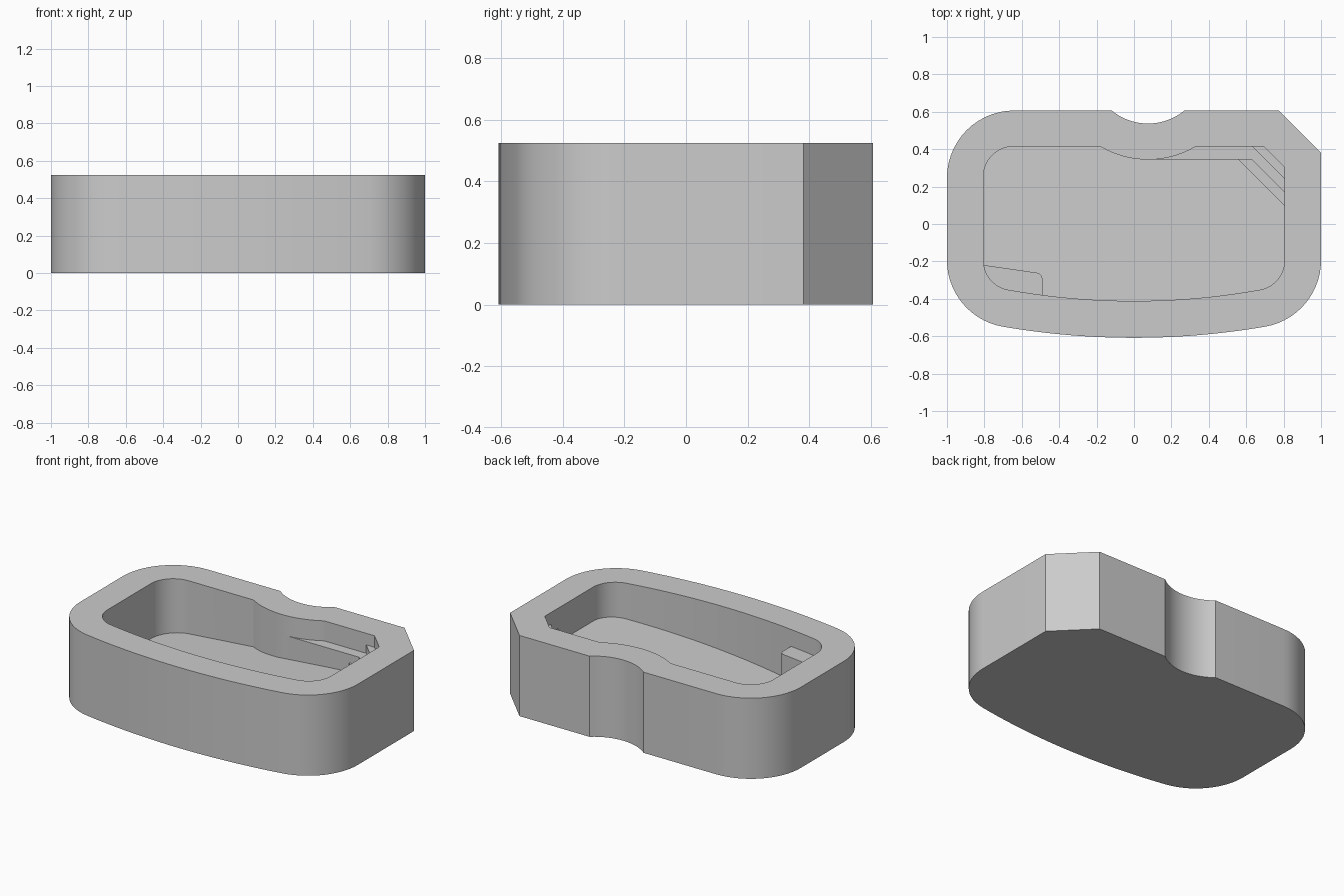
import bpy, bmesh, math

old = bpy.data.objects.get("Cube")
if old:
    bpy.data.objects.remove(old, do_unlink=True)

HEIGHT = 0.525
FLOOR, SLOPE = 0.235, 0.085   # floor height at the middle, and its rise along x

grey = bpy.data.materials.new("light grey")
grey.use_nodes = True
grey.diffuse_color = (0.6, 0.6, 0.6, 1)
grey.node_tree.nodes["Principled BSDF"].inputs["Base Color"].default_value = (0.6, 0.6, 0.6, 1)


def arc(cx, cy, r, start, end, n=14):
    angles = [math.radians(start + (end - start) * i / n) for i in range(n + 1)]
    return [(cx + r * math.cos(a), cy + r * math.sin(a)) for a in angles]


def dip(x0, x1, y, depth, n):
    """Circular arc sagging below the level chord from x0 to x1, ends excluded."""
    half, mid = abs(x1 - x0) / 2, (x0 + x1) / 2
    r = (half * half + depth * depth) / (2 * depth)
    xs = [x0 + (x1 - x0) * i / n for i in range(1, n)]
    return [(x, y - depth + r - math.sqrt(r * r - (x - mid) ** 2)) for x in xs]


def outline(side, back, r, chamfer, notch):
    """Counter-clockwise plan of the basin, from the back left-hand curve."""
    cx = side - r
    pts = arc(-cx, back - r, r, 90, 180)
    front_curve = arc(-cx, -0.194, r, 180, 260)
    pts += front_curve
    x, y = front_curve[-1]
    pts += dip(x, -x, y, 0.06, 20)
    pts += arc(cx, -0.194, r, 280, 360)
    pts += [(side, back - chamfer), (side - chamfer, back)]
    pts += [(notch[1], back)] + dip(notch[1], notch[0], back, 0.07, 16) + [(notch[0], back)]
    return pts


def finish(bm, name):
    bmesh.ops.recalc_face_normals(bm, faces=bm.faces)
    mesh = bpy.data.meshes.new(name)
    bm.to_mesh(mesh)
    bm.free()
    mesh.materials.append(grey)
    obj = bpy.data.objects.new(name, mesh)
    bpy.context.collection.objects.link(obj)
    bpy.ops.object.select_all(action='DESELECT')
    obj.select_set(True)
    bpy.context.view_layer.objects.active = obj
    bpy.ops.object.shade_smooth_by_angle(angle=math.radians(25))


def wall(bm, pts, low, high, slope=0.0):
    """Vertical wall with a flat, optionally sloping cap at its low end; returns the upper loop."""
    bottom = [bm.verts.new((x, y, low + slope * x)) for x, y in pts]
    top = [bm.verts.new((x, y, high)) for x, y in pts]
    bm.faces.new(bottom)
    for i in range(len(pts)):
        j = (i + 1) % len(pts)
        bm.faces.new((bottom[i], bottom[j], top[j], top[i]))
    return top


def prism(name, pts, top_z):
    """Block standing just under the sloping floor."""
    bm = bmesh.new()
    bm.faces.new(wall(bm, pts, FLOOR - 0.02, top_z, SLOPE))
    finish(bm, name)


# Basin: outer wall and underside, inner wall and sloping floor, joined by a flat rim
bm = bmesh.new()
loops = [wall(bm, outline(1.0, 0.607, 0.36, 0.226, (-0.12, 0.27)), 0, HEIGHT),
         wall(bm, outline(0.805, 0.414, 0.16, 0.112, (-0.18, 0.33)), FLOOR, HEIGHT, SLOPE)]
rim_edges = [bm.edges.get((loop[i - 1], loop[i])) for loop in loops for i in range(len(loop))]
bmesh.ops.triangle_fill(bm, edges=rim_edges, use_beauty=True, use_dissolve=False)
finish(bm, "basin")

# Corner steps and the back ledge, let slightly into the walls
IN, OUT = 0.82, 0.427


def step(name, back, total, height):
    """Diagonal step whose front edge lies on x + y = total."""
    prism(name, [(total - back, back), (IN, total - IN), (IN, 0.31),
                 (0.70, OUT), (total - back, OUT)], height)


step("upper_step", OUT, 1.047, 0.45)
step("middle_step", 0.345, 0.975, 0.395)
step("lower_step", 0.345, 0.902, 0.34)
prism("back_ledge", [(0.07, 0.345), (0.632, 0.345), (0.632, OUT), (0.33, OUT), (0.07, 0.37)], 0.395)

# Corner seat with one rounded corner
prism("corner_seat", [(-0.82, -0.217), (-0.82, -0.25), (-0.70, -0.375), (-0.60, -0.40), (-0.49, -0.40)]
      + arc(-0.525, -0.295, 0.035, 0, 82, 8), 0.415)
